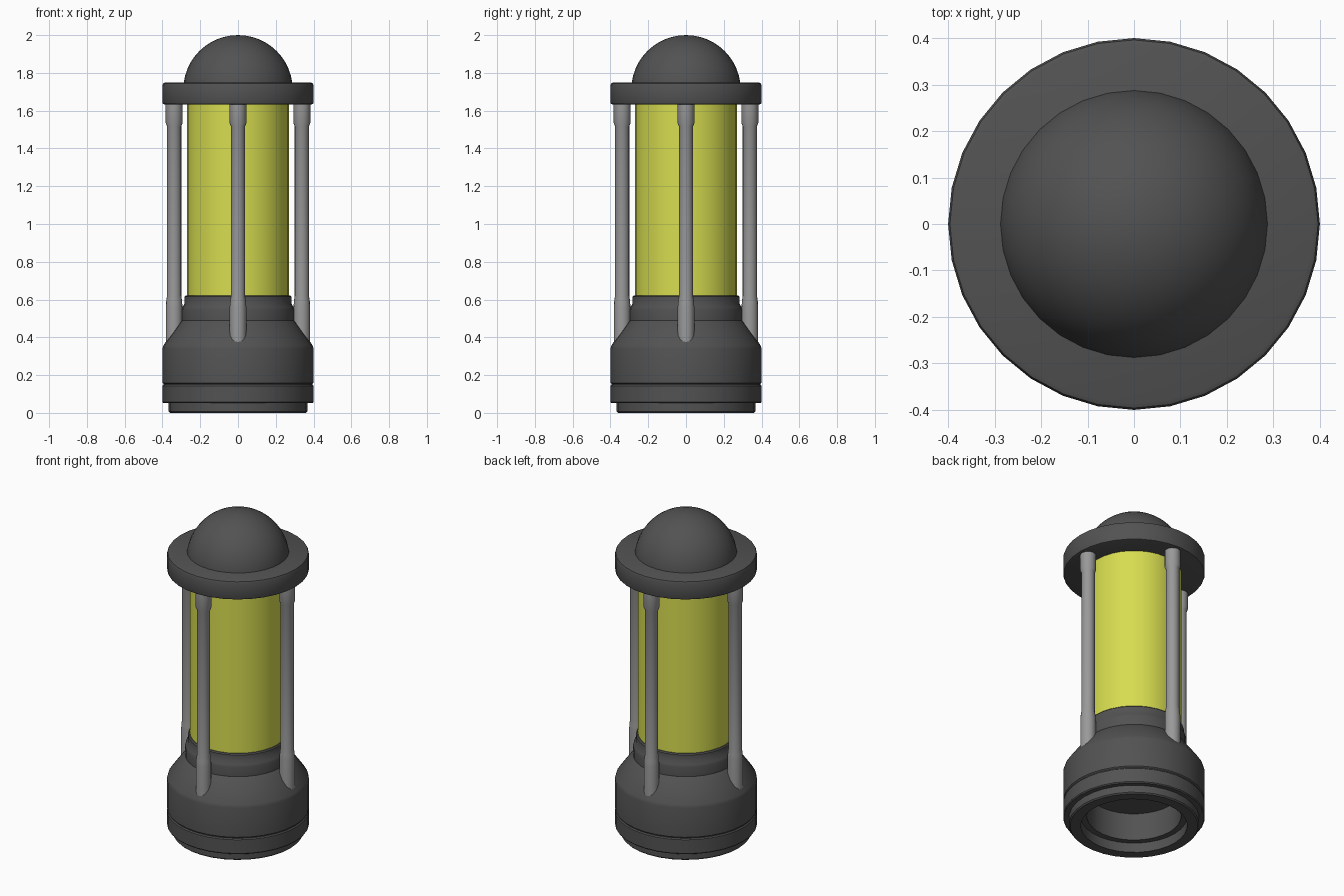
import bpy, bmesh
from math import pi, sin, cos, radians

if "Cube" in bpy.data.objects:
    bpy.data.objects.remove(bpy.data.objects["Cube"])


def material(name, rgb):
    m = bpy.data.materials.new(name)
    m.diffuse_color = (*rgb, 1)
    m.use_nodes = True
    m.node_tree.nodes["Principled BSDF"].inputs["Base Color"].default_value = m.diffuse_color
    return m


DARK = material("dark_metal", (0.085, 0.085, 0.085))
GLOW = material("yellow_glow", (0.68, 0.72, 0.08))
STEEL = material("light_steel", (0.32, 0.32, 0.32))


def lathe(name, profile, sides, mat, loc=(0, 0, 0)):
    """Revolve an (r, z) profile around a vertical axis."""
    bm = bmesh.new()
    verts = [bm.verts.new((r, 0, z)) for r, z in profile]
    edges = [bm.edges.new(pair) for pair in zip(verts, verts[1:])]
    bmesh.ops.spin(bm, geom=verts + edges, cent=(0, 0, 0), axis=(0, 0, 1),
                   angle=2 * pi, steps=sides, use_duplicate=False)
    bmesh.ops.remove_doubles(bm, verts=bm.verts, dist=1e-4)
    bmesh.ops.recalc_face_normals(bm, faces=bm.faces)
    me = bpy.data.meshes.new(name)
    bm.to_mesh(me)
    bm.free()
    me.materials.append(mat)
    ob = bpy.data.objects.new(name, me)
    ob.location = loc
    bpy.context.collection.objects.link(ob)
    bpy.ops.object.select_all(action='DESELECT')
    ob.select_set(True)
    bpy.context.view_layer.objects.active = ob
    bpy.ops.object.shade_smooth_by_angle(angle=radians(35))
    return ob


# Base: stepped recess underneath, grooved drum, sloped shoulder, collar
lathe("base", [
    (0, 0.23), (0.265, 0.23), (0.265, 0.06), (0.30, 0.06), (0.30, 0.0),
    (0.36, 0.0), (0.367, 0.007), (0.367, 0.052),
    (0.395, 0.052), (0.40, 0.058), (0.40, 0.143), (0.394, 0.149),
    (0.394, 0.153), (0.40, 0.159), (0.40, 0.34), (0.395, 0.358),
    (0.305, 0.482), (0.298, 0.488), (0.298, 0.545), (0.294, 0.56),
    (0.282, 0.58), (0.282, 0.615), (0.276, 0.621), (0, 0.621)], 32, DARK)

# Glowing tube
lathe("glow_tube", [(0, 0.60), (0.27, 0.60), (0.27, 1.65), (0, 1.65)], 32, GLOW)

# Top plate with softened rims
lathe("top_plate", [
    (0, 1.633), (0.39, 1.633), (0.397, 1.636), (0.40, 1.643), (0.40, 1.735),
    (0.396, 1.745), (0.386, 1.749), (0, 1.749)], 32, DARK)

# Dome
R, CZ, N = 0.29, 1.71, 12
dome = [(0, CZ)] + [(R * cos(i * pi / 2 / N), CZ + R * sin(i * pi / 2 / N))
                    for i in range(N)] + [(0, CZ + R)]
lathe("dome", dome, 32, DARK)

# Four guard rods with thicker ends, sunk into the shoulder
rod = [(0, 0.30), (0.044, 0.30), (0.044, 0.56), (0.042, 0.59), (0.038, 0.62),
       (0.038, 1.518), (0.045, 1.535), (0.045, 1.64), (0, 1.64)]
for side, (x, y) in {"front": (0, -1), "right": (1, 0),
                     "back": (0, 1), "left": (-1, 0)}.items():
    lathe(side + "_rod", rod, 16, STEEL, (0.338 * x, 0.338 * y, 0))
